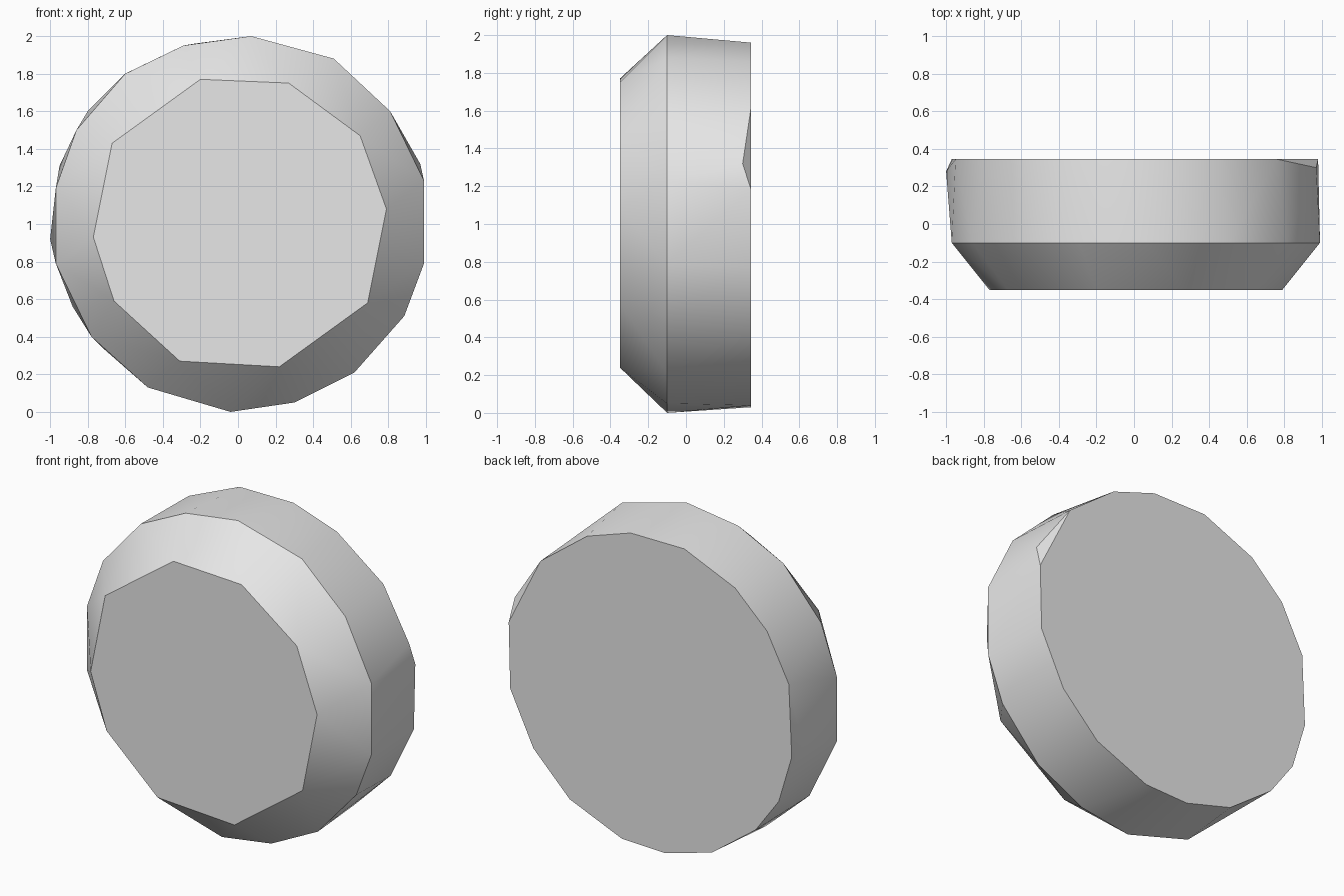
import bpy, bmesh, math

cube = bpy.data.objects.get("Cube")
if cube:
    bpy.data.objects.remove(cube, do_unlink=True)

# Plain grey material
grey = bpy.data.materials.new("light grey")
grey.use_nodes = True
colour = (0.8, 0.8, 0.8, 1)
grey.diffuse_color = colour
grey.node_tree.nodes["Principled BSDF"].inputs["Base Color"].default_value = colour

# Irregular outlines of the disc as (x, z)
front_face = [(-.2, 1.77), (.27, 1.75), (.65, 1.47), (.79, 1.08), (.69, .58),
              (.22, .24), (-.31, .27), (-.66, .59), (-.77, .93), (-.67, 1.43)]
rim = [(.07, 2), (.51, 1.88), (.81, 1.6), (.99, 1.23), (.99, .79), (.885, .51),
       (.62, .21), (.3, .05), (-.04, 0), (-.48, .13), (-.78, .4), (-.97, .79),
       (-.97, 1.19), (-.86, 1.5), (-.6, 1.8), (-.29, 1.95)]
back_face = [(.76, 1.62), (.44, 1.86), (.14, 1.96), (-.23, 1.96), (-.58, 1.81),
             (-.8, 1.6), (-.95, 1.31), (-.97, .86), (-.88, .56), (-.72, .34),
             (-.42, .12), (-.1, .03), (.2, .04), (.56, .19), (.81, .44),
             (.97, .77), (.98, 1.18)]
# Chipped corners just in front of the back face
chips = [(.97, 1.32, .3), (-1, .92, .28)]

# Disc body: hull around the three outlines and the chips
bm = bmesh.new()
for y, outline in ((-.35, front_face), (-.1, rim), (.345, back_face)):
    for x, z in outline:
        bm.verts.new((x, y, z))
for x, z, y in chips:
    bm.verts.new((x, y, z))
bmesh.ops.convex_hull(bm, input=bm.verts[:])
bmesh.ops.dissolve_limit(bm, angle_limit=math.radians(.5),
                         verts=bm.verts[:], edges=bm.edges[:])
bmesh.ops.recalc_face_normals(bm, faces=bm.faces[:])
mesh = bpy.data.meshes.new("disc_body")
bm.to_mesh(mesh)
bm.free()
mesh.materials.append(grey)
disc = bpy.data.objects.new("disc_body", mesh)
bpy.context.collection.objects.link(disc)

# Smooth walls with crisp rims
bpy.ops.object.select_all(action="DESELECT")
disc.select_set(True)
bpy.context.view_layer.objects.active = disc
bpy.ops.object.shade_smooth_by_angle(angle=math.radians(30))
